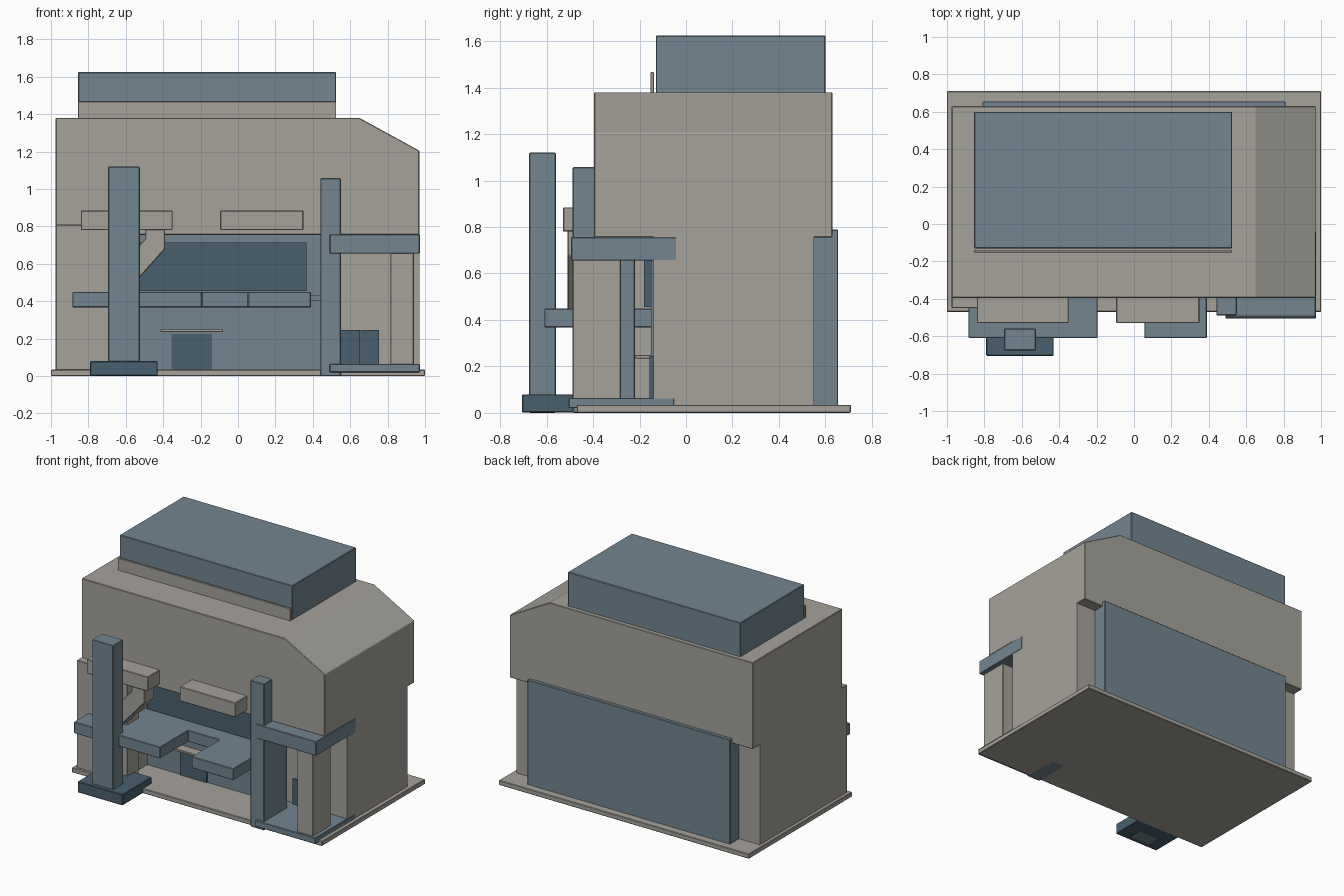
import bpy
import bmesh

old = bpy.data.objects.get("Cube")
if old:
    bpy.data.objects.remove(old, do_unlink=True)


def material(name, rgb):
    m = bpy.data.materials.new(name)
    m.use_nodes = True
    m.diffuse_color = (*rgb, 1)
    m.node_tree.nodes["Principled BSDF"].inputs["Base Color"].default_value = (*rgb, 1)
    return m


STONE = material("warm grey stone", (0.38, 0.365, 0.33))
BLUE = material("slate blue", (0.17, 0.235, 0.28))
DARK = material("dark blue", (0.066, 0.115, 0.157))


def prism(name, profile, y, mat, bevel=0.004):
    """Extrude an x-z outline between two y positions."""
    bm = bmesh.new()
    face = bm.faces.new([bm.verts.new((px, y[0], pz)) for px, pz in profile])
    ext = bmesh.ops.extrude_face_region(bm, geom=[face])
    moved = [v for v in ext["geom"] if isinstance(v, bmesh.types.BMVert)]
    bmesh.ops.translate(bm, verts=moved, vec=(0, y[1] - y[0], 0))
    bmesh.ops.recalc_face_normals(bm, faces=bm.faces)
    mesh = bpy.data.meshes.new(name)
    bm.to_mesh(mesh)
    bm.free()
    mesh.materials.append(mat)
    ob = bpy.data.objects.new(name, mesh)
    bpy.context.collection.objects.link(ob)
    if bevel:
        mod = ob.modifiers.new("edge bevel", "BEVEL")
        mod.width = bevel
        mod.segments = 1
    return ob


def box(name, x, y, z, mat, bevel=0.004):
    corners = [(x[0], z[0]), (x[1], z[0]), (x[1], z[1]), (x[0], z[1])]
    return prism(name, corners, y, mat, bevel)


# Ground slab and main masses
box("base_slab", (-1, 1), (-0.47, 0.71), (0, 0.035), STONE)
box("lower_body", (-0.975, 0.97), (-0.14, 0.55), (0.03, 0.78), STONE, 0)
prism("upper_body", [(-0.975, 0.755), (0.97, 0.755), (0.97, 1.205), (0.65, 1.38), (-0.975, 1.38)],
      (-0.395, 0.63), STONE)
box("left_side_wall", (-0.975, -0.62), (-0.395, -0.13), (0.03, 0.77), STONE, 0)
box("front_pier", (-0.975, -0.57), (-0.45, -0.32), (0.03, 0.81), STONE)
box("back_panel", (-0.81, 0.81), (0.54, 0.655), (0.03, 0.79), BLUE)

# Roof unit
box("roof_box", (-0.855, 0.525), (-0.13, 0.60), (1.375, 1.625), BLUE)
box("roof_parapet", (-0.855, 0.525), (-0.152, -0.138), (1.375, 1.467), STONE, 0.002)

# Recessed entrance wall
box("entrance_wall", (-0.63, 0.45), (-0.15, -0.13), (0.03, 0.757), BLUE, 0)
box("window_band", (-0.6, 0.365), (-0.18, -0.14), (0.455, 0.715), DARK, 0)
for i, x in enumerate([(-0.355, -0.247), (-0.245, -0.14)]):
    box(f"entrance_door_{i}", x, (-0.158, -0.14), (0.035, 0.225), DARK, 0)
for i, x in enumerate([(0.545, 0.653), (0.655, 0.755)]):
    box(f"side_door_{i}", x, (-0.157, -0.135), (0.06, 0.245), DARK, 0)
box("door_canopy", (-0.415, -0.08), (-0.22, -0.14), (0.235, 0.25), STONE, 0.002)

# U-shaped shelf canopy
shelf = [(-0.885, -0.61), (-0.195, -0.61), (-0.195, -0.29), (0.055, -0.29),
         (0.055, -0.61), (0.39, -0.61), (0.39, -0.13), (-0.885, -0.13)]
canopy = prism("shelf_canopy", [(x, y) for x, y in shelf], (0.367, 0.45), BLUE)
for v in canopy.data.vertices:
    v.co = (v.co.x, v.co.z, v.co.y)
canopy.data.flip_normals()
box("shelf_link", (0.38, 0.45), (-0.34, -0.24), (0.40, 0.43), BLUE, 0)

# Tall posts
box("left_column", (-0.695, -0.525), (-0.675, -0.56), (0, 1.12), BLUE)
box("left_column_foot", (-0.79, -0.43), (-0.705, -0.37), (0.001, 0.08), DARK)
box("right_column", (0.44, 0.55), (-0.488, -0.22), (0, 1.058), BLUE)

# Front hoods and diagonal brace
for i, x in enumerate([(-0.84, -0.35), (-0.095, 0.35)]):
    box(f"front_hood_{i}", x, (-0.53, -0.38), (0.78, 0.885), STONE)
prism("diagonal_brace", [(-0.39, 0.79), (-0.495, 0.79), (-0.495, 0.735),
                         (-0.62, 0.60), (-0.62, 0.42), (-0.39, 0.68)],
      (-0.51, -0.40), STONE)

# Side porch
box("porch_roof", (0.49, 0.972), (-0.495, -0.04), (0.655, 0.757), BLUE)
box("porch_floor", (0.49, 0.972), (-0.505, -0.05), (0.02, 0.065), BLUE)
box("porch_post", (0.815, 0.94), (-0.488, -0.28), (0.06, 0.66), STONE)
